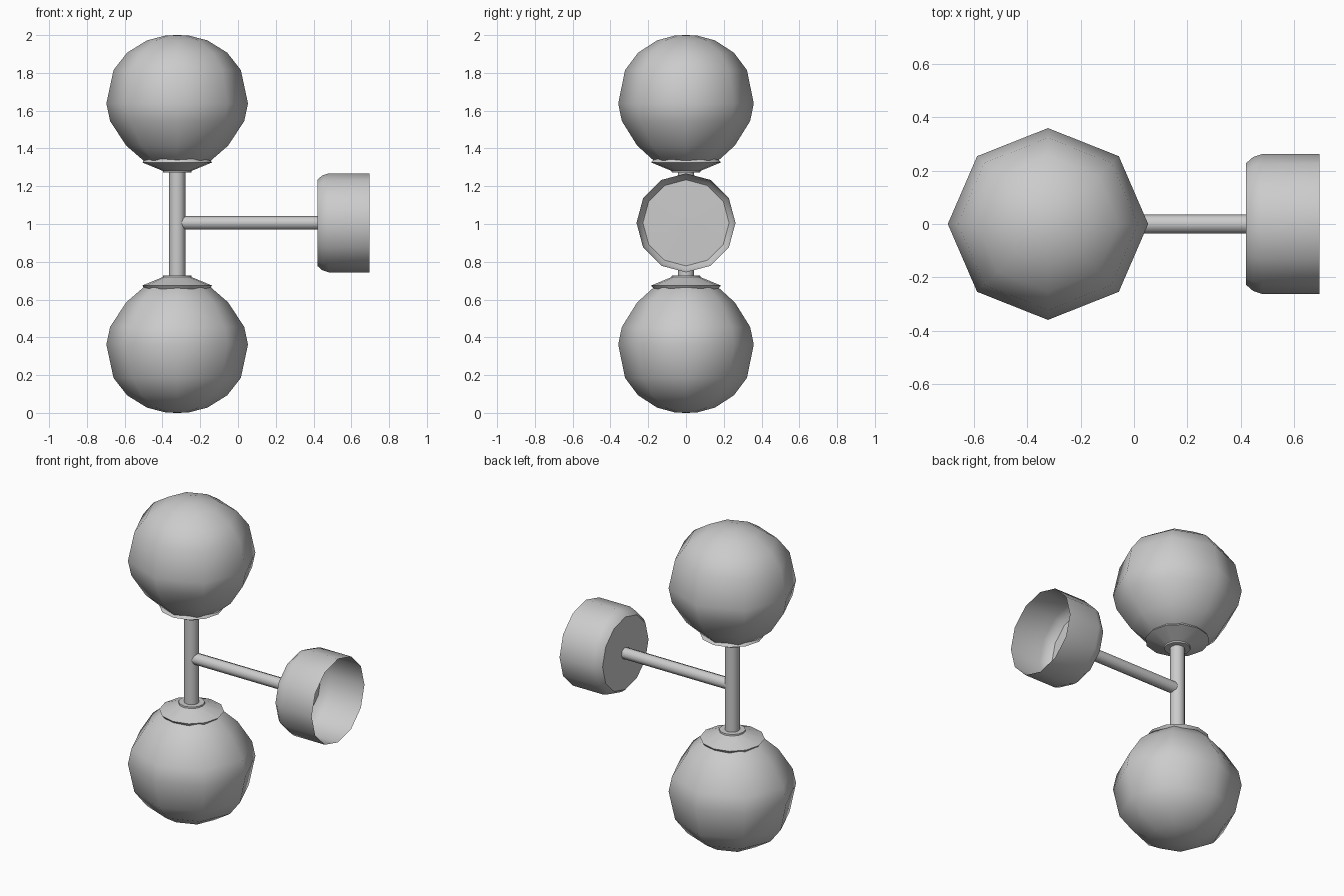
import bpy, math
from mathutils import Matrix, Vector

if "Cube" in bpy.data.objects:
    bpy.data.objects.remove(bpy.data.objects["Cube"])


def lathe(name, profile, sides, matrix, angle=180, y_scale=1.0):
    """Revolve (radius, height) points around z, then place with matrix."""
    verts, faces, rings = [], [], []
    for r, h in profile:
        if r == 0:
            rings.append([len(verts)] * sides)
            verts.append(matrix @ Vector((0, 0, h)))
            continue
        rings.append([len(verts) + i for i in range(sides)])
        for i in range(sides):
            a = 2 * math.pi * i / sides
            verts.append(matrix @ Vector((r * math.cos(a), r * y_scale * math.sin(a), h)))
    for lo, hi in zip(rings, rings[1:]):
        for i in range(sides):
            j = (i + 1) % sides
            faces.append(tuple(dict.fromkeys((lo[i], lo[j], hi[j], hi[i]))))
    mesh = bpy.data.meshes.new(name)
    mesh.from_pydata(verts, [], faces)
    if matrix.determinant() < 0:
        mesh.flip_normals()
    obj = bpy.data.objects.new(name, mesh)
    bpy.context.collection.objects.link(obj)
    bpy.ops.object.select_all(action='DESELECT')
    obj.select_set(True)
    bpy.context.view_layer.objects.active = obj
    bpy.ops.object.shade_smooth_by_angle(angle=math.radians(angle))
    return obj


STEM_X = -0.322
MID_Z = 1.0

# heights measured outward from the middle of the fixture
globe = [(0.05, 0.285), (0.18, 0.337), (0.27, 0.415), (0.355, 0.545),
         (0.375, 0.638), (0.337, 0.815), (0.265, 0.907), (0.16, 0.972),
         (0.06, 0.998), (0, 1.0)]
cup = [(0.04, 0.272), (0.075, 0.272), (0.076, 0.281), (0.185, 0.326), (0.17, 0.345)]

# Upper and lower globes with their holder cups, mirrored about the arm
for side, s in (("upper", 1), ("lower", -1)):
    place = Matrix.Translation((STEM_X, 0, MID_Z)) @ Matrix.Diagonal((1, 1, s, 1))
    lathe(side + "_globe", globe, 8, place, y_scale=0.957)
    lathe(side + "_holder", cup, 12, place, angle=50)

# Vertical stem joining the two holders
lathe("vertical_stem", [(0, -0.29), (0.043, -0.29), (0.043, 0.29), (0, 0.29)], 12,
      Matrix.Translation((STEM_X, 0, MID_Z)), angle=50)

# Horizontal arm and wall canopy, both turned about the x direction
along_x = Matrix.Translation((0, 0, 1.006)) @ Matrix.Rotation(math.pi / 2, 4, 'Y')
lathe("arm", [(0, STEM_X), (0.036, STEM_X), (0.036, 0.43), (0, 0.43)], 8, along_x, angle=50)
lathe("wall_canopy", [(0.03, 0.424), (0.228, 0.42), (0.25, 0.445), (0.262, 0.48), (0.262, 0.695)],
      12, along_x, angle=50)
